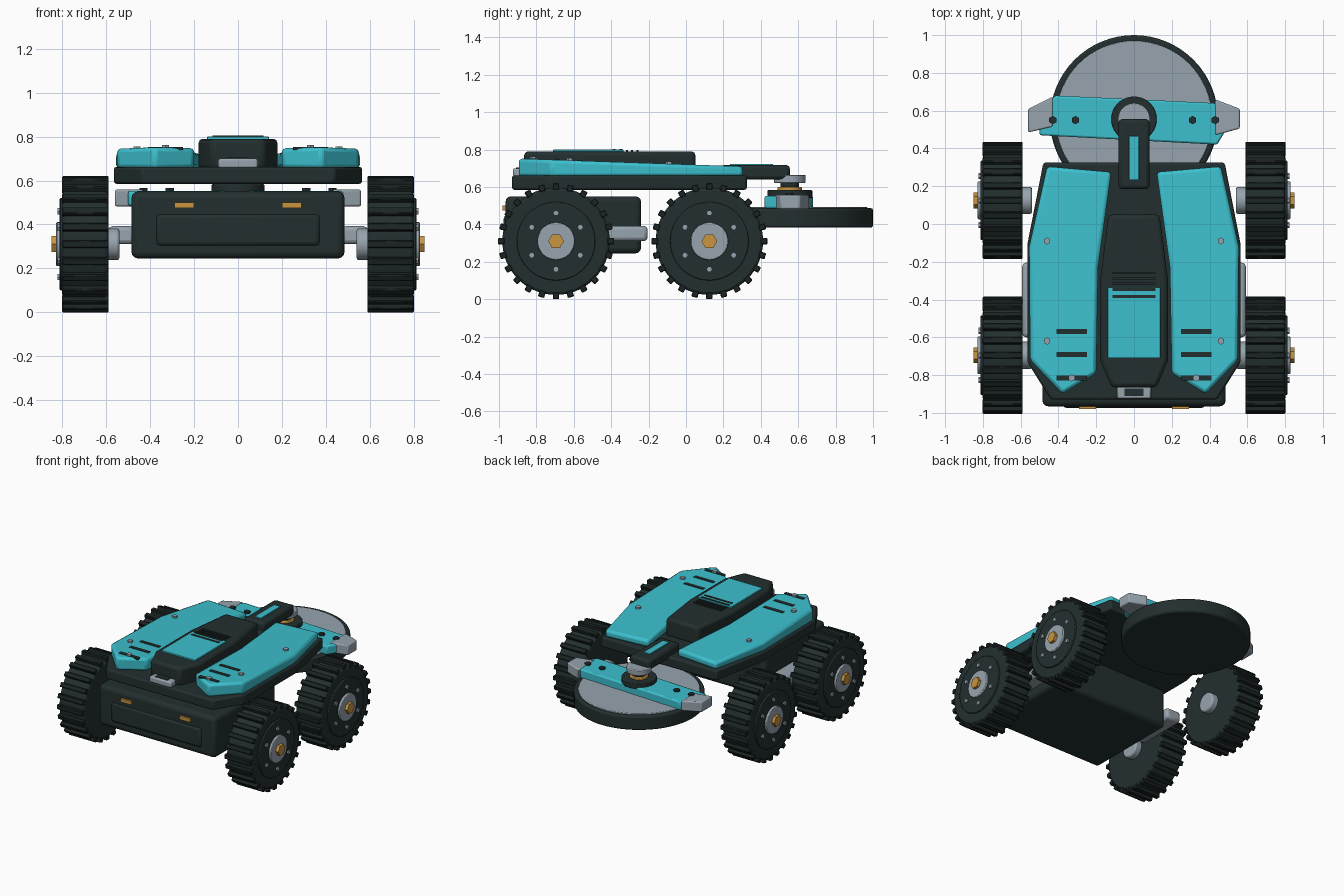
import bpy, bmesh
from math import sin, cos, pi, radians
from mathutils import Matrix, Vector

if "Cube" in bpy.data.objects:
    bpy.data.objects.remove(bpy.data.objects["Cube"])


def material(name, rgb):
    m = bpy.data.materials.new(name)
    m.use_nodes = True
    m.diffuse_color = (*rgb, 1)
    m.node_tree.nodes["Principled BSDF"].inputs["Base Color"].default_value = (*rgb, 1)
    return m


TEAL = material("teal paint", (0.045, 0.53, 0.62))
DARK = material("dark shell", (0.017, 0.028, 0.028))
RUBBER = material("black rubber", (0.011, 0.017, 0.017))
SILVER = material("silver metal", (0.31, 0.37, 0.42))
AMBER = material("amber", (0.58, 0.30, 0.05))
parts = []


def finish(name, bm, mat, bevel=0.0, segments=2):
    bmesh.ops.recalc_face_normals(bm, faces=bm.faces)
    me = bpy.data.meshes.new(name)
    bm.to_mesh(me)
    bm.free()
    me.materials.append(mat)
    ob = bpy.data.objects.new(name, me)
    bpy.context.collection.objects.link(ob)
    if bevel:
        mod = ob.modifiers.new("Bevel", 'BEVEL')
        mod.width, mod.segments = bevel, segments
        mod.limit_method, mod.angle_limit = 'ANGLE', radians(25)
    parts.append(ob)
    return ob


def prism(name, pts, bottom, top, mat, bevel=0.0, segments=2):
    """Extruded outline; top may be a height or a function of y."""
    bm = bmesh.new()
    height = top if callable(top) else lambda y: top
    low = [bm.verts.new((x, y, bottom)) for x, y in pts]
    high = [bm.verts.new((x, y, height(y))) for x, y in pts]
    bm.faces.new(low)
    bm.faces.new(high)
    n = len(pts)
    for i in range(n):
        j = (i + 1) % n
        bm.faces.new((low[i], low[j], high[j], high[i]))
    return finish(name, bm, mat, bevel, segments)


def box(name, x, y, z, mat, bevel=0.0, segments=2):
    pts = [(x[0], y[0]), (x[1], y[0]), (x[1], y[1]), (x[0], y[1])]
    return prism(name, pts, z[0], z[1], mat, bevel, segments)


def disc(name, center, r, depth, mat, axis='Z', sides=48, bevel=0.0):
    bm = bmesh.new()
    rot = Matrix.Rotation(pi / 2, 4, 'Y') if axis == 'X' else Matrix()
    bmesh.ops.create_cone(bm, cap_ends=True, segments=sides, radius1=r, radius2=r,
                          depth=depth, matrix=Matrix.Translation(center) @ rot)
    return finish(name, bm, mat, bevel)


def both_sides(half):
    """Close a right-hand outline with its mirror image."""
    return half + [(-x, y) for x, y in reversed(half)]


# Lower chassis with raised front panel and amber lamps
box("chassis", (-0.485, 0.485), (-0.965, -0.24), (0.245, 0.55), DARK, 0.03, 3)
box("front_panel", (-0.375, 0.375), (-0.975, -0.93), (0.30, 0.45), DARK, 0.02)
for s in (-1, 1):
    box("front_lamp", (s * 0.245 - 0.045, s * 0.245 + 0.045), (-0.98, -0.95), (0.475, 0.50), AMBER)

# Upper deck
prism("deck", both_sides([(0.44, -0.93), (0.565, -0.73), (0.565, -0.11), (0.48, 0.325)]),
      0.585, 0.662, DARK, 0.012)


def panel_top(y):
    return 0.752 - 0.042 * (y + 0.9) / 1.2


# Sloping body panels with vents and bolts
outline = [(0.20, -0.79), (0.38, -0.90), (0.55, -0.72), (0.555, -0.12),
           (0.46, 0.305), (0.12, 0.275), (0.19, -0.23)]
for s in (-1, 1):
    prism("body_panel", [(s * x, y) for x, y in outline], 0.655, panel_top, TEAL, 0.018)
    for y in (-0.57, -0.69, -0.815):
        z = panel_top(y)
        box("panel_vent", (s * 0.33 - 0.08, s * 0.33 + 0.08), (y - 0.013, y + 0.013),
            (z - 0.01, z + 0.004), DARK)
    for x, y in ((0.46, -0.09), (0.46, -0.62), (0.33, -0.815)):
        disc("panel_bolt", (s * x, y, panel_top(y) + 0.003), 0.019, 0.02, SILVER, sides=6)

# Central spine with cover plate, slots and ribs
prism("spine", both_sides([(0.12, -0.865), (0.18, -0.72), (0.18, -0.30), (0.135, 0.05)]),
      0.65, 0.79, DARK, 0.02)
prism("spine_cover", both_sides([(0.14, -0.71), (0.14, -0.335)]), 0.785, 0.80, TEAL, 0.003)
for y in (-0.348, -0.385):
    box("cover_slot", (-0.115, 0.115), (y - 0.008, y + 0.008), (0.79, 0.804), DARK)
for y in (-0.315, -0.288, -0.26):
    box("spine_rib", (-0.115, 0.115), (y - 0.005, y + 0.005), (0.785, 0.798), DARK)
box("latch", (-0.09, 0.09), (-0.925, -0.86), (0.655, 0.70), SILVER, 0.01)
box("latch_inset", (-0.05, 0.05), (-0.91, -0.87), (0.69, 0.704), DARK)

# Rear arm and rotating hub
box("rear_arm", (-0.082, 0.082), (0.185, 0.555), (0.64, 0.717), DARK, 0.018)
box("arm_stripe", (-0.026, 0.026), (0.235, 0.465), (0.712, 0.724), TEAL, 0.002)
HUB_Y = 0.555
for name, r, z0, z1, mat in (("hub_base", 0.12, 0.54, 0.583, DARK),
                             ("hub_ring", 0.065, 0.58, 0.60, AMBER),
                             ("hub_neck", 0.05, 0.595, 0.65, DARK),
                             ("hub_cap", 0.085, 0.622, 0.665, SILVER),
                             ("cutter_rim", 0.445, 0.382, 0.487, DARK),
                             ("cutter_disc", 0.415, 0.47, 0.494, SILVER)):
    disc(name, (0, HUB_Y, (z0 + z1) / 2), r, z1 - z0, mat, sides=64,
         bevel=0.012 if name == "cutter_rim" else 0.005)

# Cutter bar with silver tips
prism("cutter_bar", [(-0.50, 0.47), (0.44, 0.42), (0.50, 0.52), (0.43, 0.64),
                     (-0.42, 0.68), (-0.50, 0.58)], 0.485, 0.553, TEAL, 0.01)
prism("bar_tip", [(0.43, 0.47), (0.56, 0.505), (0.56, 0.61), (0.43, 0.66)],
      0.482, 0.558, SILVER, 0.008)
prism("bar_tip", [(-0.56, 0.485), (-0.43, 0.515), (-0.43, 0.675), (-0.56, 0.61)],
      0.482, 0.558, SILVER, 0.008)
for x in (-0.43, -0.31, 0.31, 0.43):
    disc("bar_bolt", (x, 0.55, 0.556), 0.022, 0.022, DARK, sides=6)


def wheel(s, y):
    c = Vector((0, y, 0.31))

    def layer(name, x0, x1, r, mat, sides=48, bevel=0.005, offset=(0, 0, 0)):
        pos = c + Vector((s * (x0 + x1) / 2, 0, 0)) + Vector(offset)
        disc(name, pos, r, x1 - x0, mat, 'X', sides, bevel)

    layer("tyre", 0.59, 0.80, 0.287, DARK, 64, 0.015)
    layer("rim_plate", 0.78, 0.812, 0.21, DARK)
    layer("hub_plate", 0.80, 0.828, 0.10, SILVER)
    layer("hub_nut", 0.82, 0.85, 0.042, AMBER, 6, 0)
    layer("axle_stub", 0.54, 0.60, 0.072, SILVER, 32, 0.01)
    for k in range(6):
        a = pi / 2 + k * pi / 3
        layer("rim_bolt", 0.80, 0.822, 0.016, SILVER, 6, 0,
              (0, 0.15 * cos(a), 0.15 * sin(a)))
    # Tread bars
    bm = bmesh.new()
    count = 24
    for k in range(count):
        spin = Matrix.Rotation(2 * pi * k / count, 4, 'X')
        m = (Matrix.Translation(c + Vector((s * 0.695, 0, 0))) @ spin
             @ Matrix.Translation((0, 0, 0.292)) @ Matrix.Diagonal((0.212, 0.034, 0.036, 1)))
        bmesh.ops.create_cube(bm, size=1, matrix=m)
    finish("tyre_tread", bm, RUBBER, 0.004, 1)


# Wheels and side suspension arms
for s in (-1, 1):
    for y in (-0.695, 0.125):
        wheel(s, y)
    box("side_arm", tuple(sorted((s * 0.47, s * 0.592))), (-0.60, -0.205), (0.31, 0.392),
        SILVER, 0.02)

# Smooth rounded surfaces, keep edges crisp
bpy.ops.object.select_all(action='DESELECT')
for ob in parts:
    ob.select_set(True)
bpy.context.view_layer.objects.active = parts[0]
bpy.ops.object.shade_smooth_by_angle(angle=radians(30))
